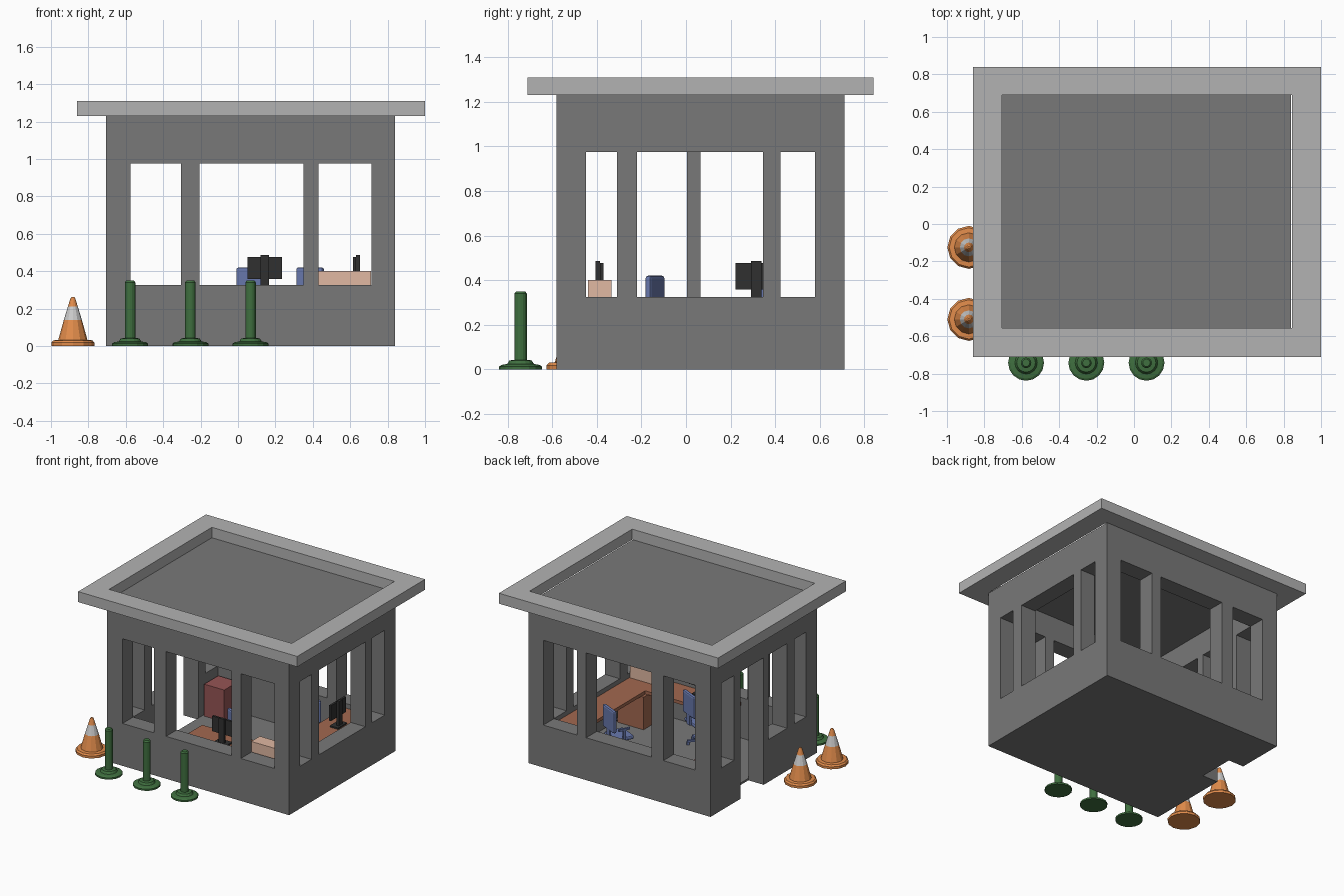
import bpy, bmesh
from math import pi, cos, sin, radians
from mathutils import Matrix, Vector

if "Cube" in bpy.data.objects:
    bpy.data.objects.remove(bpy.data.objects["Cube"])


def material(name, rgb):
    m = bpy.data.materials.new(name)
    m.diffuse_color = (*rgb, 1)
    m.use_nodes = True
    m.node_tree.nodes["Principled BSDF"].inputs["Base Color"].default_value = m.diffuse_color
    return m


WALL = material("dark_grey", (0.19, 0.19, 0.19))
ROOF = material("light_grey", (0.45, 0.45, 0.45))
ORANGE = material("orange", (0.75, 0.26, 0.07))
WHITE = material("band_white", (0.7, 0.7, 0.7))
GREEN = material("green", (0.05, 0.16, 0.05))
BROWN = material("brown", (0.36, 0.14, 0.08))
PEACH = material("peach", (0.75, 0.48, 0.36))
RED = material("red", (0.3, 0.09, 0.09))
BLUE = material("blue", (0.14, 0.19, 0.42))
BLACK = material("black", (0.03, 0.03, 0.03))


def finish(name, bm, mats):
    me = bpy.data.meshes.new(name)
    bmesh.ops.recalc_face_normals(bm, faces=bm.faces[:])
    bm.to_mesh(me)
    bm.free()
    for m in mats:
        me.materials.append(m)
    ob = bpy.data.objects.new(name, me)
    bpy.context.collection.objects.link(ob)
    return ob


def add_box(bm, x, y, z, mat=Matrix(), bevel=0.0):
    size = Vector((x[1] - x[0], y[1] - y[0], z[1] - z[0]))
    mid = Vector((sum(x) / 2, sum(y) / 2, sum(z) / 2))
    m = mat @ Matrix.Translation(mid) @ Matrix.Diagonal((*size, 1))
    vs = bmesh.ops.create_cube(bm, size=1, matrix=m)["verts"]
    if bevel:
        edges = list({e for v in vs for e in v.link_edges})
        bmesh.ops.bevel(bm, geom=edges, offset=bevel, segments=2, affect="EDGES", profile=0.5)


def box(name, mat, x, y, z):
    bm = bmesh.new()
    add_box(bm, x, y, z)
    return finish(name, bm, [mat])


def cut(target, x, y, z):
    c = box("cutter", WALL, x, y, z)
    c.hide_render = True
    mod = target.modifiers.new("cut", "BOOLEAN")
    mod.operation, mod.object, mod.solver = "DIFFERENCE", c, "EXACT"
    bpy.context.view_layer.objects.active = target
    bpy.ops.object.modifier_apply(modifier=mod.name)
    bpy.data.objects.remove(c)


def lathe(name, mats, profile, loc, sides, bands=()):
    """Closed turned solid; bands lists the profile rings using material 1."""
    bm = bmesh.new()
    rings = [[bm.verts.new((loc[0] + r * cos(2 * pi * i / sides),
                            loc[1] + r * sin(2 * pi * i / sides), z))
              for i in range(sides)] for r, z in profile]
    for k in range(len(rings) - 1):
        a, b = rings[k], rings[k + 1]
        for i in range(sides):
            j = (i + 1) % sides
            bm.faces.new((a[i], a[j], b[j], b[i])).material_index = int(k in bands)
    bm.faces.new(rings[0][::-1])
    bm.faces.new(rings[-1])
    return finish(name, bm, mats)


# Booth walls: hollow box with window and door openings
walls = box("booth_walls", WALL, (-0.705, 0.84), (-0.58, 0.71), (0, 1.23))
cut(walls, (-0.575, 0.715), (-0.45, 0.58), (-0.1, 1.16))
win = (0.325, 0.975)
for x in ((-0.574, -0.305), (-0.205, 0.35), (0.43, 0.714)):
    cut(walls, x, (-1, 1), win)
for y in ((-0.449, -0.31), (0.425, 0.579)):
    cut(walls, (-1, 1), y, win)
cut(walls, (0.5, 1), (-0.22, 0.345), win)
cut(walls, (-1, -0.5), (-0.22, 0.005), win)
cut(walls, (-1, -0.5), (0.065, 0.345), (-0.1, 0.975))
box("floor", WALL, (-0.575, 0.715), (-0.45, 0.58), (0, 0.015))

# Overhanging roof rim with a recessed centre
roof = box("roof_rim", ROOF, (-0.86, 1.0), (-0.71, 0.84), (1.23, 1.31))
cut(roof, (-0.705, 0.845), (-0.555, 0.69), (1, 2))

# L-shaped desk: top, end panels and drawers
bm = bmesh.new()
outline = [(-0.15, -0.45), (0.715, -0.45), (0.715, 0.58), (0.5, 0.58), (0.5, -0.22), (-0.15, -0.22)]
face = bm.faces.new([bm.verts.new((x, y, 0.265)) for x, y in outline])
ext = bmesh.ops.extrude_face_region(bm, geom=[face])["geom"]
bmesh.ops.translate(bm, vec=(0, 0, 0.025), verts=[v for v in ext if isinstance(v, bmesh.types.BMVert)])
finish("desk_top", bm, [BROWN])
box("desk_panel_left", BROWN, (-0.15, -0.125), (-0.445, -0.23), (0.015, 0.265))
box("desk_panel_back", BROWN, (0.51, 0.71), (0.55, 0.575), (0.015, 0.265))
box("desk_drawers", BROWN, (0.48, 0.7), (-0.44, -0.17), (0.015, 0.265))
box("printer", PEACH, (0.42, 0.71), (-0.44, -0.335), (0.29, 0.4))
box("cabinet", RED, (-0.56, -0.39), (0.39, 0.56), (0.015, 0.26))


# Monitors: screen, post and foot
def monitor(name, loc, angle):
    m = Matrix.Translation(loc) @ Matrix.Rotation(angle, 4, "Z")
    bm = bmesh.new()
    add_box(bm, (-0.092, 0.092), (0.0, 0.016), (0.07, 0.187), m)
    add_box(bm, (-0.023, 0.023), (-0.02, 0.0), (0.0, 0.197), m)
    add_box(bm, (-0.055, 0.055), (-0.035, 0.035), (0.0, 0.012), m)
    finish(name, bm, [BLACK])


monitor("monitor_front", (0.142, -0.385, 0.289), 0)
monitor("monitor_side", (0.632, 0.315, 0.289), pi / 2)


# Swivel chairs: seat, reclined back, armrests, post and star base
def chair(name, loc):
    m = Matrix.Translation(loc) @ Matrix.Rotation(radians(-25), 4, "Z")
    bm = bmesh.new()
    add_box(bm, (-0.08, 0.08), (-0.15, 0.0), (0.175, 0.205), m, 0.01)
    add_box(bm, (-0.08, 0.08), (-0.013, 0.015), (0.25, 0.42), m, 0.012)
    add_box(bm, (-0.02, 0.02), (0.0, 0.014), (0.18, 0.27), m)
    for s in (-1, 1):
        x = sorted((s * 0.08, s * 0.095))
        add_box(bm, x, (-0.11, -0.02), (0.265, 0.28), m)
        add_box(bm, x, (-0.075, -0.055), (0.185, 0.265), m)
    hub = m @ Matrix.Translation((0, -0.075, 0))
    add_box(bm, (-0.012, 0.012), (-0.012, 0.012), (0.03, 0.18), hub)
    for i in range(5):
        arm = hub @ Matrix.Rotation(2 * pi * i / 5, 4, "Z")
        add_box(bm, (0, 0.085), (-0.009, 0.009), (0.035, 0.05), arm)
        add_box(bm, (0.07, 0.09), (-0.01, 0.01), (0.015, 0.037), arm)
    finish(name, bm, [BLUE])


chair("chair_front", (0.065, -0.14, 0))
chair("chair_side", (0.385, 0.375, 0))

# Traffic cones with a pale band
cone = [(0.115, 0), (0.115, 0.018), (0.105, 0.03), (0.078, 0.032), (0.048, 0.14),
        (0.026, 0.212), (0.012, 0.257), (0.006, 0.262)]
for i, y in enumerate((-0.125, -0.51)):
    lathe(f"traffic_cone_{i + 1}", [ORANGE, WHITE], cone, (-0.883, y), 12, bands=(4,))

# Bollards along the front
post = [(0.096, 0), (0.096, 0.013), (0.085, 0.02), (0.06, 0.024), (0.05, 0.04), (0.028, 0.043),
        (0.028, 0.34), (0.02, 0.35)]
for i, x in enumerate((-0.577, -0.255, 0.067)):
    lathe(f"bollard_{i + 1}", [GREEN], post, (x, -0.742), 16)
